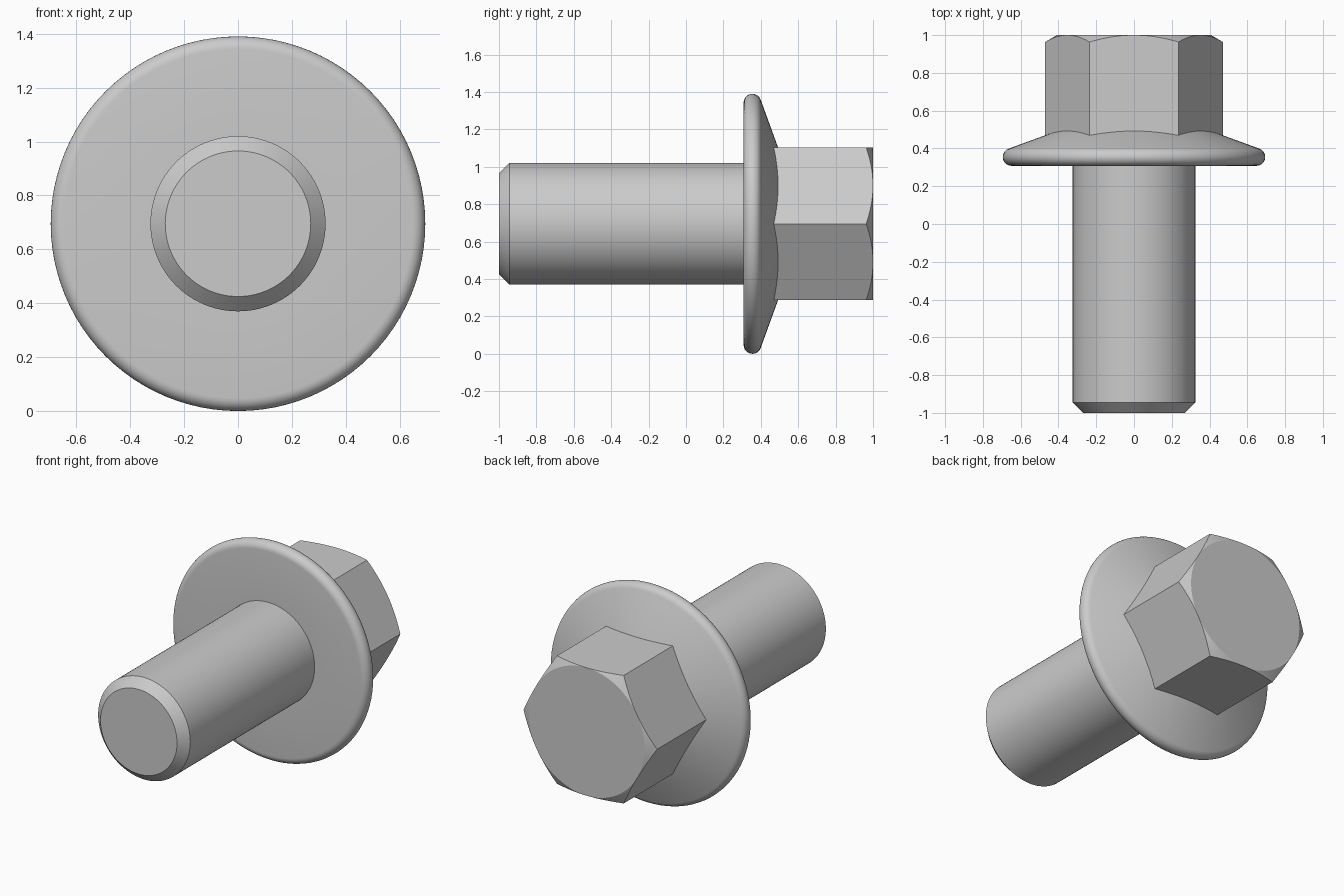
import bpy
import bmesh
from math import cos, sin, tan, pi, radians

SEGMENTS = 96          # divisible by 12 so corners and flat middles land on points
AXIS_Z = 0.695         # height of the bolt axis
FLAT = 0.408           # half the width across the hexagon flats
SHAFT = 0.325
RIM, RIM_CENTRE, RIM_Y = 0.047, 0.648, 0.355

cube = bpy.data.objects.get("Cube")
if cube:
    bpy.data.objects.remove(cube, do_unlink=True)

steel = bpy.data.materials.new("grey steel")
steel.use_nodes = True
grey = (0.6, 0.6, 0.6, 1)
steel.diffuse_color = grey
steel.node_tree.nodes["Principled BSDF"].inputs["Base Color"].default_value = grey


def circle(radius, y):
    return lambda angle: (radius, y)


def hexagon(height):
    """Hexagonal ring whose y position depends on the local radius."""
    def ring(angle):
        radius = FLAT / cos(angle % (pi / 3) - pi / 6)
        return radius, height(radius)
    return ring


def loft(name, rings, cap_front=False, cap_back=False):
    """Skin rings along the y axis, ordered so the faces point outwards."""
    bm = bmesh.new()
    loops = []
    for ring in rings:
        loop = []
        for i in range(SEGMENTS):
            angle = 2 * pi * i / SEGMENTS
            radius, y = ring(angle)
            loop.append(bm.verts.new((radius * cos(angle), y, AXIS_Z + radius * sin(angle))))
        loops.append(loop)
    for a, b in zip(loops, loops[1:]):
        for i in range(SEGMENTS):
            j = (i + 1) % SEGMENTS
            bm.faces.new((a[i], b[i], b[j], a[j]))
    if cap_front:
        bm.faces.new(loops[0])
    if cap_back:
        bm.faces.new(loops[-1][::-1])
    bmesh.ops.remove_doubles(bm, verts=bm.verts, dist=1e-5)
    mesh = bpy.data.meshes.new(name)
    bm.to_mesh(mesh)
    bm.free()
    mesh.materials.append(steel)
    obj = bpy.data.objects.new(name, mesh)
    bpy.context.collection.objects.link(obj)
    bpy.ops.object.select_all(action="DESELECT")
    obj.select_set(True)
    bpy.context.view_layer.objects.active = obj
    bpy.ops.object.shade_smooth_by_angle(angle=radians(20))
    return obj


def cone_y(radius):
    """Sloping back of the flange, tangent to its rounded rim."""
    slope = radians(20)
    start = RIM_CENTRE + RIM * sin(slope)
    return RIM_Y + RIM * cos(slope) + (start - radius) * tan(slope)


def chamfer_y(radius):
    """Conical chamfer on the end of the head."""
    return 1 - (radius - FLAT) * tan(radians(30))


# Shaft with a chamfered tip
loft("shaft", [circle(0.27, -1), circle(SHAFT, -0.945), circle(SHAFT, RIM_Y - RIM)],
     cap_front=True)

# Flange: flat bearing face, rounded rim, then a cone rising to the hexagon
steps = 12
rim = []
for i in range(steps + 1):
    turn = radians(-90 + 160 * i / steps)
    rim.append(circle(RIM_CENTRE + RIM * cos(turn), RIM_Y + RIM * sin(turn)))
loft("flange", [circle(SHAFT, RIM_Y - RIM)] + rim + [hexagon(cone_y)])

# Hexagonal head with chamfered corners
loft("hex_head", [hexagon(cone_y), hexagon(chamfer_y), circle(FLAT, 1)], cap_back=True)
